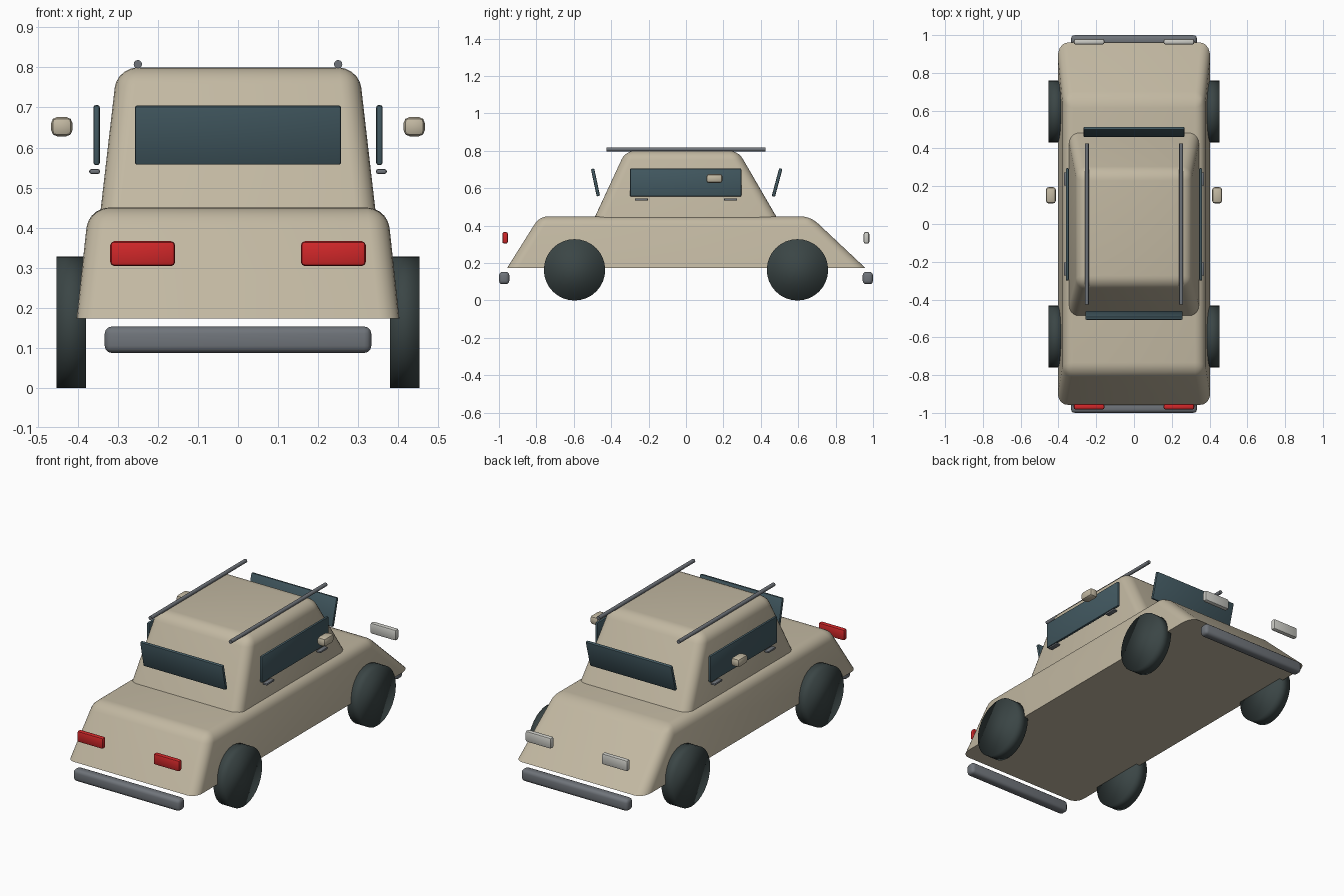
import bpy
import bmesh
from math import radians
from mathutils import Matrix

cube = bpy.data.objects.get("Cube")
if cube:
    bpy.data.objects.remove(cube, do_unlink=True)


def material(name, r, g, b):
    m = bpy.data.materials.new(name)
    m.use_nodes = True
    m.diffuse_color = (r, g, b, 1)
    node = next(n for n in m.node_tree.nodes if n.type == 'BSDF_PRINCIPLED')
    node.inputs["Base Color"].default_value = (r, g, b, 1)
    return m


beige = material("beige paint", 0.54, 0.48, 0.36)
glass = material("dark glass", 0.055, 0.10, 0.12)
rubber = material("tyre rubber", 0.043, 0.06, 0.06)
metal = material("grey metal", 0.16, 0.175, 0.195)
white = material("white lamp", 0.60, 0.60, 0.56)
red = material("red lamp", 0.63, 0.02, 0.022)


def finish(name, bm, mat, angle=35):
    bmesh.ops.recalc_face_normals(bm, faces=bm.faces)
    mesh = bpy.data.meshes.new(name)
    bm.to_mesh(mesh)
    bm.free()
    mesh.materials.append(mat)
    obj = bpy.data.objects.new(name, mesh)
    bpy.context.collection.objects.link(obj)
    bpy.ops.object.select_all(action='DESELECT')
    obj.select_set(True)
    bpy.context.view_layer.objects.active = obj
    bpy.ops.object.shade_smooth_by_angle(angle=radians(angle))
    return obj


def box(name, center, size, mat, bevel, segments=2, tilt=0):
    bm = bmesh.new()
    bmesh.ops.create_cube(bm, size=1)
    bmesh.ops.scale(bm, vec=size, verts=bm.verts)
    bmesh.ops.bevel(bm, geom=bm.edges[:], offset=bevel, segments=segments,
                    profile=0.5, affect='EDGES')
    bm.transform(Matrix.Translation(center) @ Matrix.Rotation(radians(tilt), 4, 'X'))
    return finish(name, bm, mat)


def tapered_shell(name, z, half_width, front, back, bevel, base_bevel):
    """Box tapering upward; each pair holds the bottom and the top value."""
    bm = bmesh.new()
    bmesh.ops.create_cube(bm, size=1)
    for v in bm.verts:
        i = int(v.co.z > 0)
        v.co = (half_width[i] * (1 if v.co.x > 0 else -1),
                back[i] if v.co.y > 0 else front[i], z[i])
    base = [e for e in bm.edges if all(v.co.z == z[0] for v in e.verts)]
    bmesh.ops.bevel(bm, geom=base, offset=base_bevel, segments=2,
                    profile=0.5, affect='EDGES')
    mid = (z[0] + z[1]) / 2
    upper = [e for e in bm.edges
             if max(v.co.z for v in e.verts) > mid]
    bmesh.ops.bevel(bm, geom=upper, offset=bevel, segments=5,
                    profile=0.5, affect='EDGES')
    return finish(name, bm, beige, 40)


def cylinder_part(name, center, radius, depth, mat, axis, sides, angle=35):
    bm = bmesh.new()
    bmesh.ops.create_cone(bm, cap_ends=True, segments=sides, radius1=radius,
                          radius2=radius, depth=depth)
    bm.transform(Matrix.Translation(center) @ Matrix.Rotation(radians(90), 4, axis))
    return finish(name, bm, mat, angle)


# Body and cabin
tapered_shell("body", (0.173, 0.45), (0.403, 0.373), (-0.957, -0.783), (0.96, 0.665),
              0.05, 0.012)
tapered_shell("cabin", (0.445, 0.80), (0.343, 0.302), (-0.488, -0.323), (0.485, 0.279),
              0.05, 0.012)

# Windscreens, tilted away from the cabin
box("front_window", (0, -0.484, 0.631), (0.515, 0.018, 0.15), glass, 0.006, tilt=12)
box("rear_window", (0, 0.487, 0.631), (0.535, 0.018, 0.156), glass, 0.006, tilt=-15)

# Bumpers
for end, y in (("front", -0.972), ("rear", 0.972)):
    box(end + "_bumper", (0, y, 0.12), (0.666, 0.055, 0.066), metal, 0.018, 3)

# Parts repeated on both sides
for side, s in (("left", 1), ("right", -1)):
    box(side + "_window", (s * 0.353, -0.002, 0.631), (0.016, 0.595, 0.15), glass, 0.006)
    box(side + "_mirror", (s * 0.44, 0.152, 0.652), (0.053, 0.087, 0.048), beige, 0.015)
    box(side + "_front_lamp", (s * 0.238, -0.967, 0.335), (0.162, 0.03, 0.062), red, 0.01)
    box(side + "_rear_lamp", (s * 0.238, 0.965, 0.335), (0.162, 0.03, 0.062), white, 0.01)
    cylinder_part(side + "_roof_rail", (s * 0.25, 0, 0.808), 0.0105, 0.85, metal, 'X', 12)
    for end, f in (("front", -1), ("rear", 1)):
        box(f"{side}_{end}_handle", (s * 0.358, f * 0.238, 0.54), (0.027, 0.07, 0.012),
            metal, 0.005)
        cylinder_part(f"{side}_{end}_wheel", (s * 0.416, f * 0.596, 0.164), 0.164, 0.074,
                      rubber, 'Y', 32, 180)
